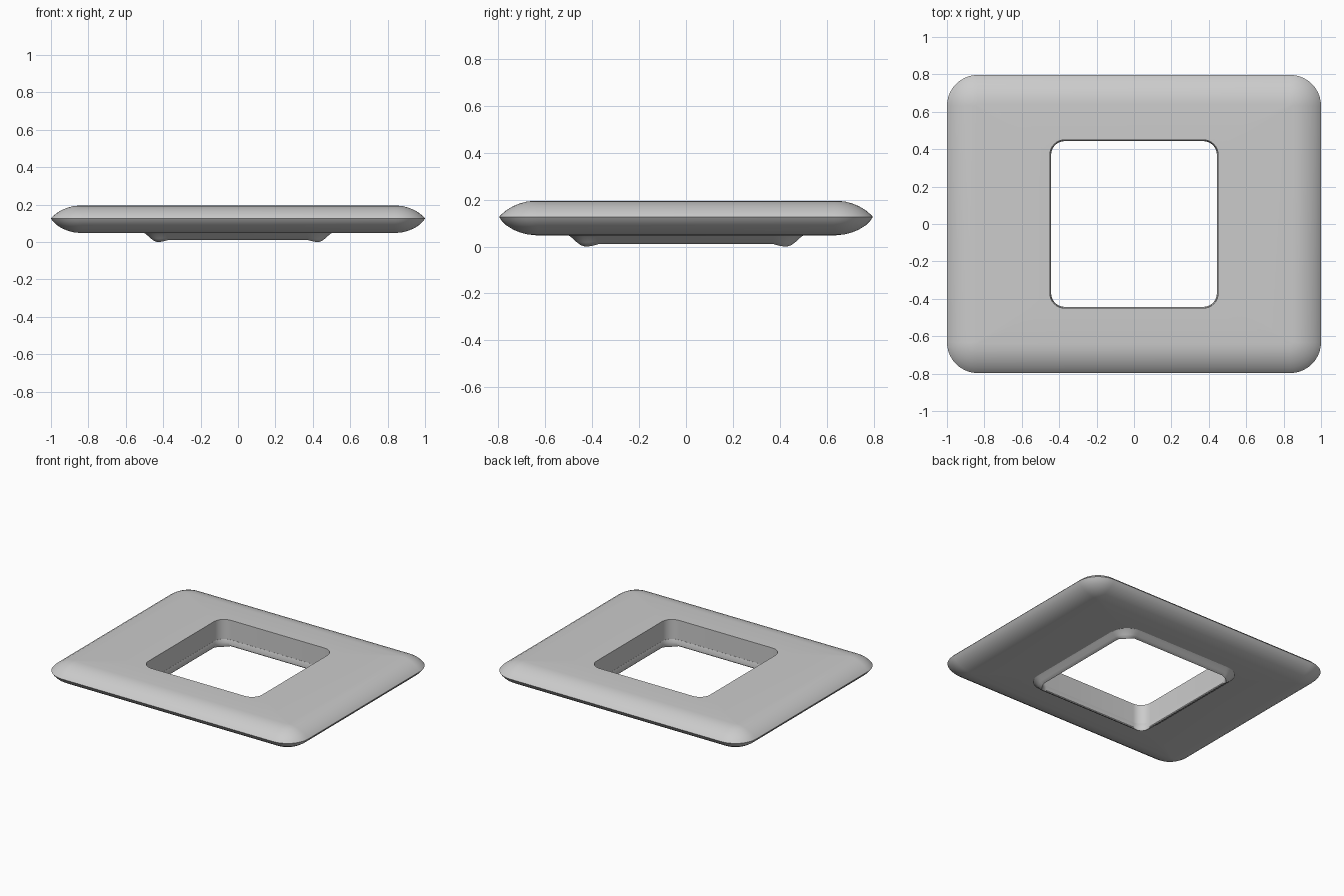
import bpy
import bmesh
from math import sin, cos, pi, radians

cube = bpy.data.objects.get("Cube")
if cube:
    bpy.data.objects.remove(cube)

STEPS = 10  # segments in each rounded corner

grey = bpy.data.materials.new("plain grey")
grey.use_nodes = True
grey.diffuse_color = (0.6, 0.6, 0.6, 1)
grey.node_tree.nodes["Principled BSDF"].inputs["Base Color"].default_value = (0.6, 0.6, 0.6, 1)


def rounded_ring(bm, hx, hy, radius, z, dip=0):
    """Rounded rectangle of vertices, its corners lowered by dip."""
    ring = []
    for corner, (sx, sy) in enumerate([(1, 1), (-1, 1), (-1, -1), (1, -1)]):
        for i in range(STEPS + 1):
            t = i / STEPS
            a = (corner + t) * pi / 2
            ring.append(bm.verts.new((sx * (hx - radius) + radius * cos(a),
                                      sy * (hy - radius) + radius * sin(a),
                                      z - dip * sin(pi * t))))
    return ring


def loft(name, sections):
    """Closed frame made by joining successive rings."""
    bm = bmesh.new()
    rings = [rounded_ring(bm, *s) for s in sections]
    for a, b in zip(rings, rings[1:] + rings[:1]):
        for i in range(len(a)):
            j = (i + 1) % len(a)
            bm.faces.new((a[i], a[j], b[j], b[i]))
    bmesh.ops.recalc_face_normals(bm, faces=bm.faces)
    mesh = bpy.data.meshes.new(name)
    bm.to_mesh(mesh)
    bm.free()
    mesh.materials.append(grey)
    obj = bpy.data.objects.new(name, mesh)
    bpy.context.collection.objects.link(obj)
    bpy.ops.object.select_all(action="DESELECT")
    obj.select_set(True)
    bpy.context.view_layer.objects.active = obj
    bpy.ops.object.shade_smooth_by_angle(angle=radians(35))
    return obj


# Plate: pillowed outer edge, flat top and bottom, square opening
edge = [(0.155, 0.195), (0.12, 0.192), (0.09, 0.184), (0.06, 0.172), (0.03, 0.154),
        (0.01, 0.137), (0, 0.126), (0.01, 0.111), (0.03, 0.091), (0.06, 0.072),
        (0.09, 0.06), (0.12, 0.052), (0.155, 0.048)]
plate = [(1 - d, 0.797 - d, 0.165 - d, z) for d, z in edge]
plate += [(0.45, 0.45, 0.08, 0.048), (0.45, 0.45, 0.08, 0.195)]
loft("plate", plate)

# Raised lip around the underside of the opening
lip = [(0.505, 0.05, 0), (0.49, 0.04, 0), (0.47, 0.022, 0.004), (0.455, 0.013, 0.01),
       (0.447, 0.011, 0.011), (0.443, 0.016, 0.008), (0.443, 0.035, 0), (0.449, 0.055, 0)]
loft("opening_lip", [(h, h, h - 0.37, z, dip) for h, z, dip in lip])
